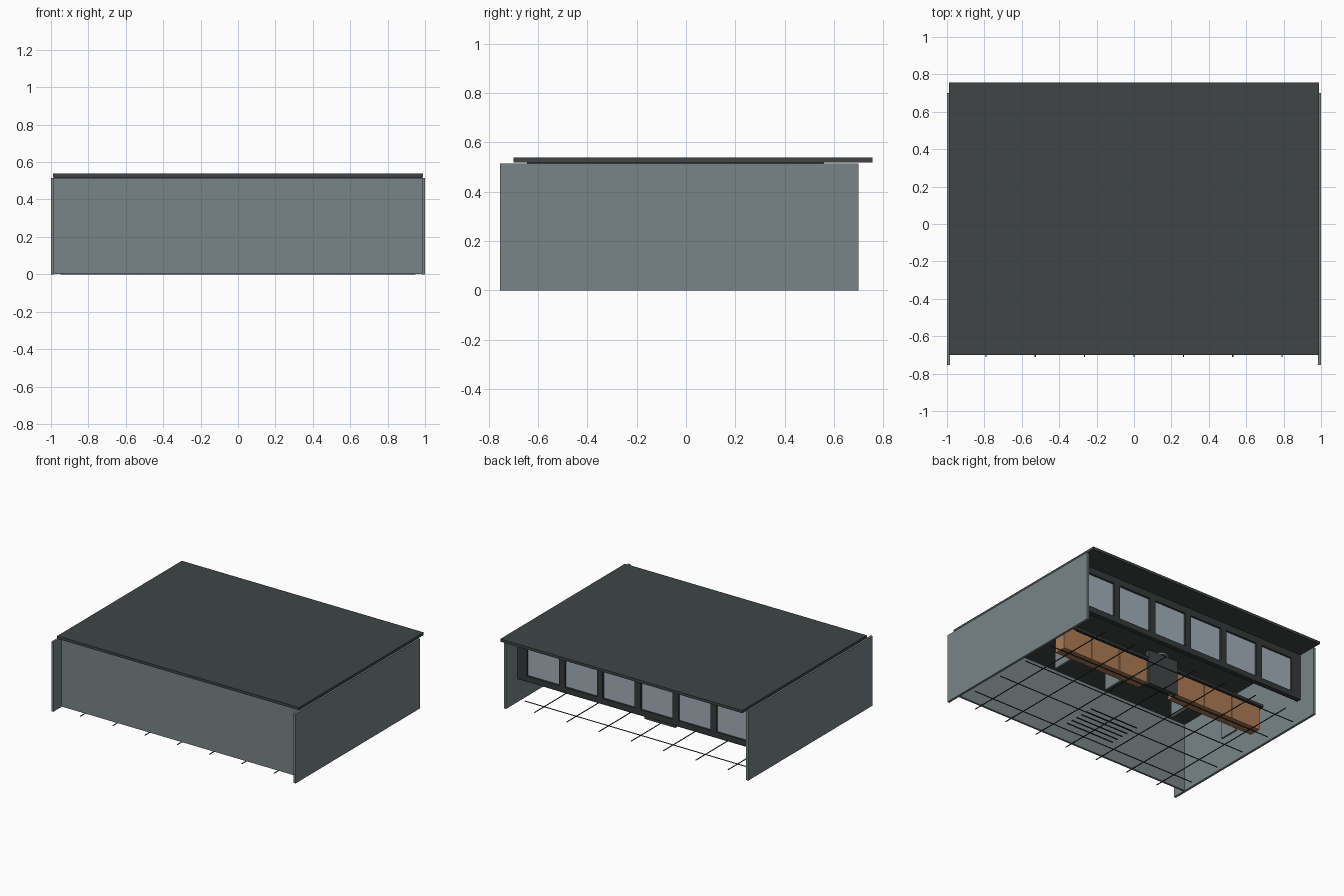
import bpy

if "Cube" in bpy.data.objects:
    bpy.data.objects.remove(bpy.data.objects["Cube"])


def material(name, r, g, b):
    m = bpy.data.materials.new(name)
    m.diffuse_color = (r, g, b, 1)
    m.use_nodes = True
    m.node_tree.nodes["Principled BSDF"].inputs["Base Color"].default_value = m.diffuse_color
    return m


WALL = material("slate grey", 0.19, 0.23, 0.24)
ROOF = material("dark charcoal", 0.05, 0.06, 0.06)
FRAME = material("near black", 0.035, 0.042, 0.042)
GLASS = material("pale blue glass", 0.36, 0.43, 0.48)
WOOD = material("warm wood", 0.42, 0.20, 0.09)
STEEL = material("light steel", 0.55, 0.58, 0.60)


def box(name, x0, x1, y0, y1, z0, z1, mat):
    """Axis-aligned block given by its limits."""
    bpy.ops.mesh.primitive_cube_add(
        size=1, location=((x0 + x1) / 2, (y0 + y1) / 2, (z0 + z1) / 2))
    ob = bpy.context.object
    ob.name = name
    ob.scale = (x1 - x0, y1 - y0, z1 - z0)
    bpy.ops.object.transform_apply(location=False, rotation=False, scale=True)
    ob.data.materials.append(mat)
    return ob


def mirrored(name, x0, x1, *rest):
    """The same block on both sides of x = 0."""
    box(name + "_right", x0, x1, *rest)
    box(name + "_left", -x1, -x0, *rest)


# Shell: side walls, solid front wall and overhanging flat roof
mirrored("side_wall", 0.983, 1.0, -0.755, 0.70, 0.0, 0.515, WALL)
box("front_wall", -0.983, 0.983, -0.66, -0.645, 0.003, 0.515, WALL)
box("roof", -0.99, 0.99, -0.70, 0.757, 0.518, 0.538, ROOF)
box("ceiling", -0.983, 0.983, -0.645, 0.56, 0.512, 0.518, ROOF)

# Window band: rails, posts and six panes
PITCH = 0.31
HALF = 3 * PITCH
Y0, Y1 = 0.53, 0.565
box("window_bottom_rail", -0.98, 0.98, Y0, Y1, 0.17, 0.212, FRAME)
box("window_top_rail", -0.98, 0.98, Y0, Y1, 0.465, 0.515, FRAME)
for i in range(7):
    x = -HALF + i * PITCH
    box("window_post", x - 0.024, x + 0.024, Y0, Y1, 0.212, 0.465, FRAME)
for i in range(6):
    x = -HALF + i * PITCH
    box("window_pane", x + 0.024, x + PITCH - 0.024, 0.543, 0.551,
        0.212, 0.465, GLASS)
mirrored("window_end_post", HALF + 0.024, 0.983, Y0, Y1, 0.17, 0.515, FRAME)

# Long counter: wooden fronts in three panels each side, dark top, supports
for i in range(3):
    a = 0.13 + i * 0.243
    mirrored("counter_panel", a, a + 0.238, 0.20, 0.29, 0.012, 0.185, WOOD)
box("counter_top", -0.88, 0.88, 0.08, 0.30, 0.188, 0.208, FRAME)
box("counter_centre", -0.125, 0.125, 0.27, 0.305, 0.005, 0.26, ROOF)
for a in (0.28, 0.72):
    mirrored("counter_support", a, a + 0.015, 0.05, 0.20, 0.0, 0.188, WALL)

# Small ring on the centre of the counter
bpy.ops.mesh.primitive_torus_add(
    major_radius=0.04, minor_radius=0.007, major_segments=24,
    minor_segments=8, location=(0, 0.285, 0.262))
ring = bpy.context.object
ring.name = "counter_ring"
ring.data.materials.append(STEEL)
bpy.ops.object.shade_smooth_by_angle()

# Floor grid of thin strips
for i in range(-3, 4):
    x = i * 0.264
    box("floor_strip_long", x - 0.003, x + 0.003, -0.71, 0.64, 0.0, 0.004, FRAME)
for i in range(-2, 3):
    y = i * 0.264
    box("floor_strip_cross", -0.95, 0.95, y - 0.003, y + 0.003, 0.0, 0.004, FRAME)

# Floor grille slats
for i in range(6):
    y = -0.46 + i * 0.05
    box("grille_slat", -0.2, 0.2, y - 0.004, y + 0.004, 0.0, 0.005, FRAME)
